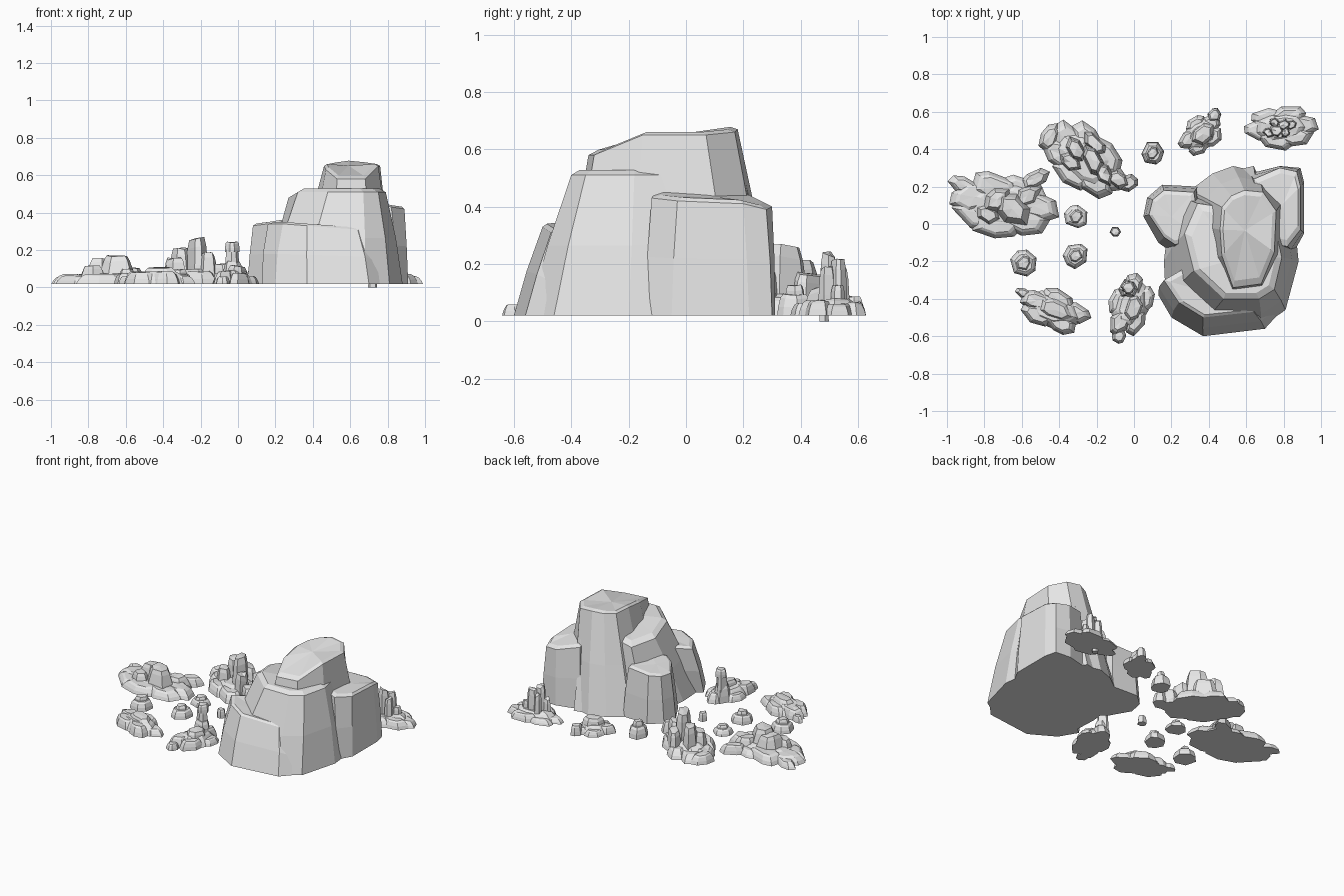
import bpy
import bmesh
import random
from math import cos, sin, pi, radians
from mathutils import Vector

cube = bpy.data.objects.get("Cube")
if cube:
    bpy.data.objects.remove(cube, do_unlink=True)

rng = random.Random(5)
GROUND = 0.02
GREY = (0.8, 0.8, 0.8, 1)

stone = bpy.data.materials.new("grey stone")
stone.use_nodes = True
stone.diffuse_color = GREY
stone.node_tree.nodes["Principled BSDF"].inputs["Base Color"].default_value = GREY


def rock(name, base, top, bulge=1.03, lip=0.02, inset=0.86, floor=GROUND):
    """Faceted boulder lofted from a ground outline to a top outline."""
    low = [Vector((x, y, floor)) for x, y in base]
    high = [Vector(p) for p in top]
    low_mid = sum(low, Vector((0, 0, 0))) / len(low)
    high_mid = sum(high, Vector((0, 0, 0))) / len(high)
    centre = (low_mid + high_mid) / 2
    waist = []
    for a, b in zip(low, high):
        p = a.lerp(b, 0.5)
        waist.append(p + Vector((p.x - centre.x, p.y - centre.y, 0)) * (bulge - 1))
    rise = Vector((0, 0, lip))
    cap = [high_mid.lerp(p, inset) + rise for p in high]
    bm = bmesh.new()
    rings = [[bm.verts.new(p) for p in ring] for ring in (low, waist, high, cap)]
    n = len(low)
    for r, s in zip(rings, rings[1:]):
        for i in range(n):
            j = (i + 1) % n
            bm.faces.new((r[i], r[j], s[j], s[i]))
    bm.faces.new(rings[0])
    peak = bm.verts.new(high_mid + rise * 1.1)
    for i in range(n):
        bm.faces.new((rings[-1][i], rings[-1][(i + 1) % n], peak))
    bmesh.ops.recalc_face_normals(bm, faces=bm.faces)
    mesh = bpy.data.meshes.new(name)
    bm.to_mesh(mesh)
    bm.free()
    mesh.materials.append(stone)
    obj = bpy.data.objects.new(name, mesh)
    bpy.context.collection.objects.link(obj)


def stone_block(name, x, y, rx, ry, height, turn=0, taper=0.75, sides=7, floor=GROUND):
    """Small irregular stone on an oval outline; height is its absolute top."""
    t = radians(turn)
    base, top = [], []
    for i in range(sides):
        a = 2 * pi * (i + rng.uniform(-0.25, 0.25)) / sides
        k = rng.uniform(0.88, 1.0)
        u, v = rx * k * cos(a), ry * k * sin(a)
        dx, dy = u * cos(t) - v * sin(t), u * sin(t) + v * cos(t)
        base.append((x + dx, y + dy))
        z = floor + (height - floor) * rng.uniform(0.7, 0.86)
        top.append((x + dx * taper, y + dy * taper, z))
    rock(name, base, top, 1.04, (height - floor) * 0.17, 0.8, floor)


def cluster(name, x, y, rx, ry, height, turn, count):
    """A low slab overlapped by long flat slabs that share its grain."""
    t = radians(turn)
    stone_block(name + "_slab", x, y, rx * 0.84, ry * 0.84, height, turn, 0.7, 9)
    for i in range(count):
        a = 2 * pi * (i + 0.15) / count
        u, v = rx * 0.52 * cos(a), ry * 0.52 * sin(a)
        stone_block(f"{name}_skirt_{i + 1}",
                    x + u * cos(t) - v * sin(t), y + u * sin(t) + v * cos(t),
                    rx * 0.5, ry * 0.48, height * rng.uniform(0.65, 1.0),
                    turn + rng.uniform(-22, 12), 0.76, 7)


def columns(name, rows, taper=0.8):
    """Upright stones given as x, y, radii, top height and turn."""
    for i, (x, y, rx, ry, height, turn) in enumerate(rows):
        stone_block(f"{name}_{i + 1}", x, y, rx, ry, height, turn, taper, 6)


# Great boulder: tall peak, sloping down at its front
rock("boulder_peak",
     [(.3, .18), (.42, .27), (.53, .31), (.66, .28), (.82, .16), (.83, -.2),
      (.72, -.4), (.5, -.42), (.36, -.2), (.3, 0)],
     [(.47, .09, .65), (.52, .15, .66), (.59, .18, .67), (.69, .17, .66), (.76, .07, .65),
      (.75, -.15, .65), (.68, -.32, .58), (.53, -.34, .58), (.47, -.17, .63), (.46, -.03, .65)],
     1.02, .012, .88)

# Great boulder: shoulder wrapped around the front and left of the peak
rock("boulder_shoulder",
     [(.2, .15), (.16, -.2), (.17, -.4), (.35, -.55), (.68, -.55), (.81, -.46),
      (.88, -.2), (.85, .1)],
     [(.34, .11, .46), (.27, -.05, .48), (.32, -.25, .51), (.48, -.4, .51),
      (.67, -.4, .51), (.75, -.35, .51), (.79, -.18, .51), (.74, .05, .51)])

# Great boulder: lower lobes at the front, left and right
rock("boulder_front_lobe",
     [(.13, -.38), (.2, -.5), (.37, -.6), (.7, -.56), (.8, -.45), (.6, -.3), (.3, -.25)],
     [(.16, -.3, .34), (.24, -.42, .34), (.37, -.5, .33), (.64, -.47, .31),
      (.74, -.42, .22), (.6, -.3, .33), (.3, -.22, .34)], 1.04, 0.012, 0.88)
rock("boulder_left_lobe",
     [(.05, .04), (.07, .14), (.15, .21), (.34, .2), (.36, -.1), (.2, -.15), (.13, -.1)],
     [(.08, .05, .33), (.1, .13, .33), (.16, .18, .34), (.32, .17, .35),
      (.36, -.08, .37), (.22, -.11, .35), (.16, -.07, .34)], 1.02, 0.01, 0.85)
rock("boulder_right_lobe",
     [(.62, .27), (.78, .31), (.89, .3), (.91, .22), (.91, -.05), (.86, -.14), (.65, -.1)],
     [(.64, .24, .43), (.78, .3, .4), (.87, .28, .39), (.89, .2, .41),
      (.89, -.03, .42), (.82, -.12, .43), (.7, -.1, .46)], 1.02, 0.012, 0.85)

# Great boulder: upright rib pressed into the back of the peak
rock("boulder_back_rib",
     [(.56, .2), (.55, .29), (.64, .31), (.69, .2)],
     [(.57, .08, .6), (.58, .16, .6), (.66, .18, .61), (.7, .08, .62)], 1.0, 0.01)

# Far left outcrop with a broad mound
cluster("left_outcrop", -.7, .1, .31, .19, .08, -5, 7)
stone_block("left_outcrop_corner", -.9, .2, .11, .05, .06, -25)
stone_block("left_outcrop_back", -.53, .24, .1, .05, .08, 30)
columns("left_outcrop_mound", [
    (-.65, .08, .13, .1, .17, -50), (-.73, .13, .11, .075, .155, 40),
    (-.57, .15, .1, .07, .11, 20), (-.78, .05, .09, .06, .12, -30)], 0.68)

# Back left outcrop with a cluster of uprights
cluster("back_outcrop", -.26, .34, .27, .175, .1, -36, 7)
stone_block("back_outcrop_corner", -.45, .46, .09, .055, .08, 60)
stone_block("back_outcrop_tip", -.03, .22, .06, .05, .1, 30)
columns("back_outcrop_upright", [
    (-.22, .34, .1, .06, .28, -62), (-.31, .4, .09, .055, .22, -55),
    (-.34, .33, .08, .05, .16, -40), (-.16, .27, .09, .05, .19, -60),
    (-.21, .43, .09, .05, .17, -45), (-.09, .24, .09, .05, .13, -30)], 0.78)

# Back right outcrop with a tight group of pillars
cluster("pillar_outcrop", .79, .515, .21, .125, .08, 3, 6)
stone_block("pillar_outcrop_foot", .72, .48, .025, .02, .07, 0, .8, 6, 0)
columns("pillar", [
    (.76, .5, .045, .04, .24, 0), (.8, .53, .04, .035, .23, 30),
    (.72, .49, .035, .03, .16, 10), (.81, .49, .035, .03, .19, 50),
    (.75, .54, .035, .03, .2, 70), (.84, .53, .035, .03, .13, 20)], 0.84)

# Small outcrop behind the boulder
cluster("small_outcrop", .36, .48, .14, .105, .08, 40, 5)
columns("small_outcrop_top", [(.37, .48, .09, .06, .12, 40), (.43, .58, .045, .04, .09, 60)])

# Front outcrops: a low slab, and a slab that carries a tower
cluster("low_outcrop", -.43, -.46, .21, .12, .09, -14, 5)
stone_block("low_outcrop_corner", -.59, -.37, .05, .03, .06, -20)
stone_block("low_outcrop_top", -.42, -.46, .14, .075, .11, -22, .65)
cluster("tower_outcrop", -.02, -.44, .19, .125, .09, 75, 5)
stone_block("tower_outcrop_tip", -.08, -.6, .045, .04, .06, 60)
columns("tower", [(-.03, -.35, .06, .06, .14, 0), (-.03, -.34, .045, .045, .24, 15),
                  (0, -.45, .09, .06, .12, 70)], 0.8)
stone_block("tower_cap", -.03, -.34, .042, .04, .245, 0, .9, 6, .19)

# Loose stones, each with a smaller stone on top
for name, x, y, size, height in (("back", .1, .38, .068, .13), ("middle", -.31, .04, .072, .08),
                                 ("left", -.59, -.21, .078, .1), ("front", -.31, -.17, .072, .1)):
    stone_block(f"loose_stone_{name}", x, y, size, size, height * .75, 20, .82)
    stone_block(f"loose_stone_{name}_top", x, y, size * .65, size * .55, height, 50, .85, 6)
stone_block("loose_stone_tiny", -.1, -.04, .034, .03, .08, 0, .85, 6)
